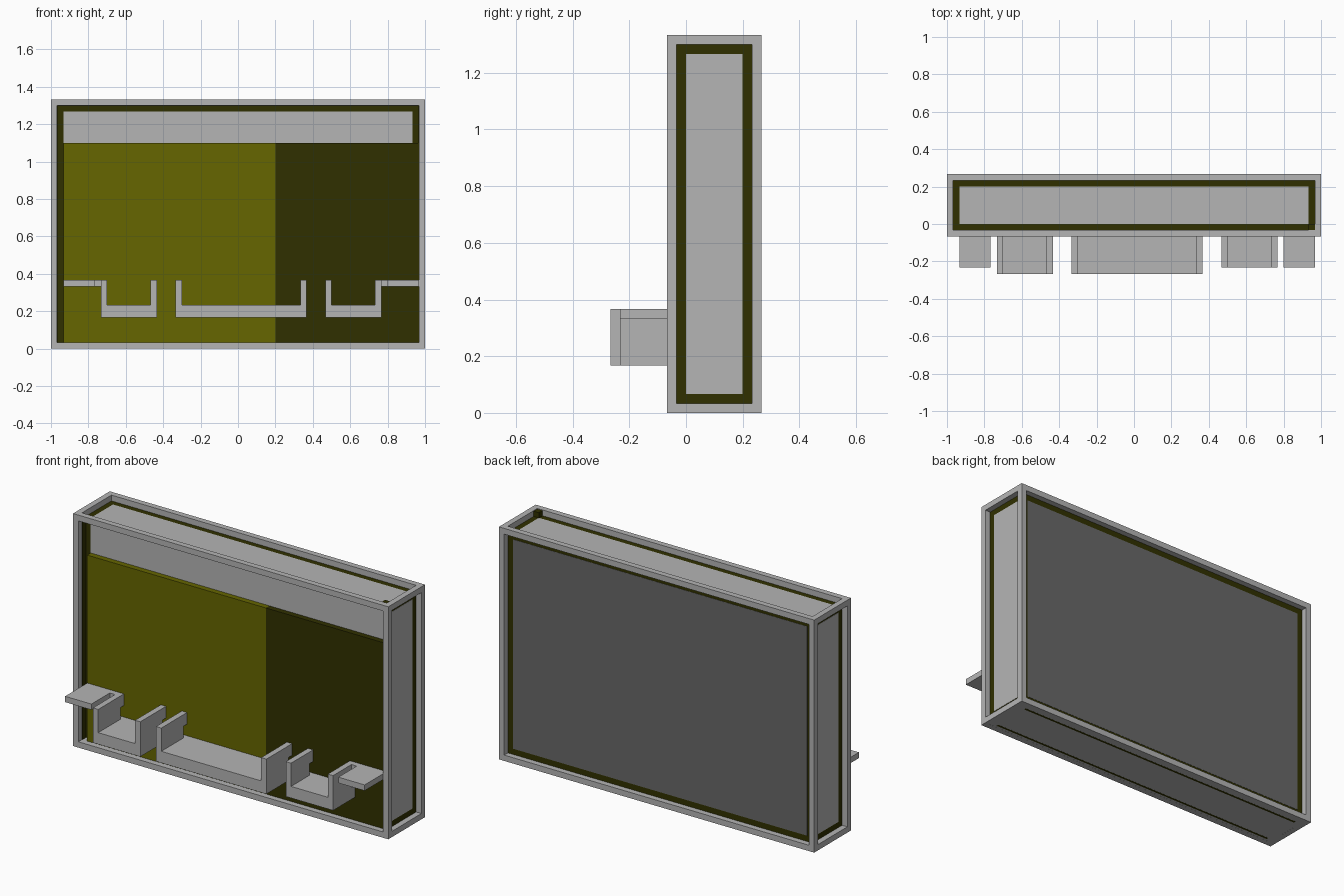
import bpy, bmesh

if "Cube" in bpy.data.objects:
    bpy.data.objects.remove(bpy.data.objects["Cube"])

U = 1 / 30  # one bar thickness


def material(name, rgb):
    m = bpy.data.materials.new(name)
    m.diffuse_color = (*rgb, 1)
    m.use_nodes = True
    m.node_tree.nodes["Principled BSDF"].inputs["Base Color"].default_value = m.diffuse_color
    return m


GREY = material("grey", (0.462, 0.462, 0.462))
DARK_GREY = material("dark_grey", (0.14, 0.14, 0.14))
OLIVE = material("olive", (0.133, 0.133, 0.0))
DARK = material("dark_olive", (0.03, 0.03, 0.0))


def build(name, mat, boxes):
    """One object from boxes (x0, x1, y0, y1, z0, z1), measured in bar units."""
    bm = bmesh.new()
    for x0, x1, y0, y1, z0, z1 in boxes:
        for v in bmesh.ops.create_cube(bm, size=1)["verts"]:
            v.co = ((x1 if v.co.x > 0 else x0) * U,
                    (y1 if v.co.y > 0 else y0) * U,
                    (z1 if v.co.z > 0 else z0) * U)
    me = bpy.data.meshes.new(name)
    bm.to_mesh(me)
    bm.free()
    me.materials.append(mat)
    ob = bpy.data.objects.new(name, me)
    bpy.context.collection.objects.link(ob)
    return ob


def cage(x0, x1, y0, y1, z0, z1):
    """Twelve bars, one unit thick, along the edges of a box."""
    xs = ((x0, x0 + 1), (x1 - 1, x1))
    ys = ((y0, y0 + 1), (y1 - 1, y1))
    zs = ((z0, z0 + 1), (z1 - 1, z1))
    bars = [(x0, x1, *y, *z) for y in ys for z in zs]
    bars += [(*x, y0 + 1, y1 - 1, *z) for x in xs for z in zs]
    bars += [(*x, *y, z0 + 1, z1 - 1) for x in xs for y in ys]
    return bars


# Case: outer frame around a dark core whose rim stands proud at the front
build("outer_frame", GREY, cage(-30, 30, -2, 8, 0, 40))
build("core", DARK, [(-29, 29, 0, 7, 1, 39)])
build("core_rim", DARK, [(-29, 29, -1, 0, 38.9, 39),
                         (-29, -28.9, -1, 0, 1, 38.9),
                         (28.9, 29, -1, 0, 1, 38.9)])
build("corner_post", DARK, [(28, 29, -1, 0, 39, 39.9)])

# Thin plates on the core leave a dark border on every side
T = 0.04
build("front_plate", GREY, [(-28, 28, -T, 0, 32, 38)])
build("top_plate", GREY, [(-28, 28, 0, 6, 39, 39 + T)])
build("side_plates", GREY, [(29, 29 + T, 0, 6, 2, 38),
                            (-29 - T, -29, 0, 6, 2, 38)])
build("back_plate", DARK_GREY, [(-28, 28, 7, 7 + T, 2, 38)])

# Closed underside with two thin seams
build("bottom_plate", GREY, [(-29, 29, -1, 7, 0.01, 1)])
build("bottom_seams", DARK, [(-28, 28, y, y + 0.4, 0.0, 0.2) for y in (-0.6, 6.2)])

# Front panels, open above z = 33
build("light_panel", OLIVE, [(-28, 6, -1, 0, 1, 33)])
build("dark_panel", DARK, [(6, 28.9, -1, 0, 1, 33)])


def trough(name, x0, x1, front):
    """U-shaped holder with a thick floor, two walls and rear wall tabs."""
    parts = [(x0, x1, front, -1, 5, 7)]
    for a in (x0, x1 - 1):
        parts += [(a, a + 1, front, -2, 7, 11), (a, a + 1, -2, -1, 9, 11)]
    build(name, GREY, parts)


trough("left_trough", -22, -13, -8)
trough("centre_trough", -10, 11, -8)
trough("right_trough", 14, 23, -7)

# Side shelves, each joined to its trough at the back
build("left_shelf", GREY, [(-28, -23, -7, -1, 10, 11), (-23, -22, -2, -1, 10, 11)])
build("right_shelf", GREY, [(24, 29, -7, -1, 10, 11), (23, 24, -2, -1, 10, 11)])
